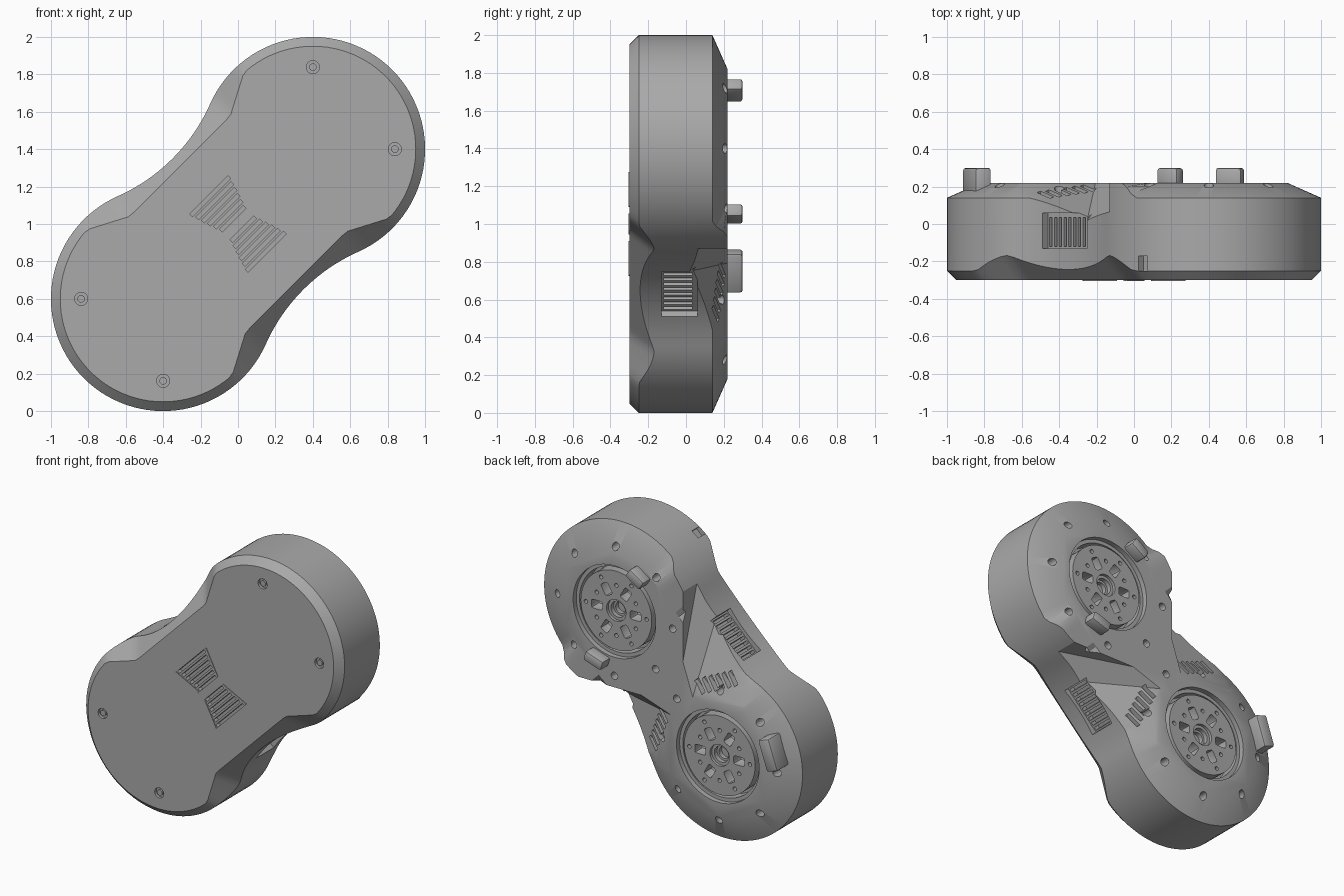
import bpy, bmesh
from math import sin, cos, radians, hypot, asin, pi
from mathutils import Matrix, Vector

if "Cube" in bpy.data.objects:
    bpy.data.objects.remove(bpy.data.objects["Cube"])

# Local frame: u along the long axis, v across it, w = depth towards the back
S = 0.5 ** 0.5
TO_WORLD = Matrix(((S, -S, 0, 0), (0, 0, 1, 0), (S, S, 0, 1), (0, 0, 0, 1)))
LOBE, R = 0.566, 0.6
FRONT, BACK = -0.3, 0.22

grey = bpy.data.materials.new("mid grey")
grey.use_nodes = True
grey.diffuse_color = (0.4, 0.4, 0.4, 1)
grey.node_tree.nodes["Principled BSDF"].inputs["Base Color"].default_value = (0.4, 0.4, 0.4, 1)


def box(bm, u, v, w, angle=0, bevel=0):
    """Box from (min, max) ranges, turned about its own centre in the u-v plane."""
    mid = Vector([sum(r) / 2 for r in (u, v, w)])
    size = [r[1] - r[0] for r in (u, v, w)]
    m = Matrix.Translation(mid) @ Matrix.Rotation(angle, 4, 'Z') @ Matrix.Diagonal((*size, 1))
    verts = bmesh.ops.create_cube(bm, size=1, matrix=m)["verts"]
    if bevel:
        edges = list({e for vert in verts for e in vert.link_edges})
        bmesh.ops.bevel(bm, geom=edges, offset=bevel, segments=2, affect='EDGES', profile=0.5)


def disc(bm, u, v, r, w0, w1, sides=24, r2=None):
    m = Matrix.Translation((u, v, (w0 + w1) / 2))
    bmesh.ops.create_cone(bm, cap_ends=True, segments=sides, radius1=r,
                          radius2=r if r2 is None else r2, depth=w1 - w0, matrix=m)


def finish(bm, name):
    bmesh.ops.transform(bm, matrix=TO_WORLD, verts=bm.verts)
    bmesh.ops.recalc_face_normals(bm, faces=bm.faces)
    mesh = bpy.data.meshes.new(name)
    bm.to_mesh(mesh)
    bm.free()
    mesh.materials.append(grey)
    obj = bpy.data.objects.new(name, mesh)
    bpy.context.collection.objects.link(obj)
    return obj


def activate(obj):
    bpy.ops.object.select_all(action='DESELECT')
    obj.select_set(True)
    bpy.context.view_layer.objects.active = obj


def cut(obj, bm):
    cutter = finish(bm, "cutter")
    mod = obj.modifiers.new("cut", 'BOOLEAN')
    mod.operation, mod.solver, mod.object = 'DIFFERENCE', 'EXACT', cutter
    activate(obj)
    bpy.ops.object.modifier_apply(modifier=mod.name)
    bpy.data.objects.remove(cutter)


def smooth(obj):
    activate(obj)
    bpy.ops.object.shade_smooth_by_angle(angle=radians(25))


def lerp(a, b, t):
    t = min(max(t, 0), 1)
    return a + (b - a) * t


# Outline of one side: lobe arc, concave waist arc, lobe arc
WAIST_R, WAIST_V = 0.976, 1.471
half = asin(0.35 / WAIST_R)
lobe = [(LOBE + R * cos(a), R * sin(a)) for a in (radians(111) * i / 30 for i in range(31))]
waist = [(WAIST_R * sin(t), WAIST_V - WAIST_R * cos(t)) for t in (half * (1 - i / 10) for i in range(1, 20))]
side = lobe + waist + [(-u, v) for u, v in reversed(lobe)]


def section(u, v):
    """Four points from front face to back face at one outline point."""
    a, sign = abs(u), (1 if u > 0 else -1)
    c = LOBE * sign
    if a > 0.59:
        front = (c + (u - c) * 0.917, v * 0.917)
    else:
        front = (u, lerp(0.438, 0.548, (a - 0.38) / 0.21))
    wf = lerp(FRONT + v - 0.438, -0.25, (a - 0.38) / 0.21)
    back = (c + (u - c) * 0.7, v * 0.7) if a > LOBE else (u, 0.42)
    wb = 0.14 if u < 0.3 else lerp(BACK, 0.14, (u - 0.52) / 0.08)
    return [(*front, FRONT), (u, v, wf), (u, v, wb), (*back, BACK)]


# Body shell
rings = [section(u, v) for u, v in side]
rings += [[(u, -v, w) for u, v, w in ring] for ring in rings[-2:0:-1]]
bm = bmesh.new()
grid = [[bm.verts.new(p) for p in ring] for ring in rings]
for i, ring in enumerate(grid):
    nxt = grid[(i + 1) % len(grid)]
    for k in range(3):
        bm.faces.new((ring[k], ring[k + 1], nxt[k + 1], nxt[k]))
bm.faces.new([ring[0] for ring in grid])
bm.faces.new([ring[3] for ring in grid])
body = finish(bm, "body")

# Sunken wedge on each side of the waist, at the back
for flip in (1, -1):
    bm = bmesh.new()
    box(bm, (-1, 1), (-0.2, 1), (-0.4, 0.4))
    planes = [((0, 0, 0.402), (-0.44, 0.887, 1)), ((0, 0, 0.199), (0.305, 0.262, 1)),
              ((-0.184, 0, 0), (-1, 1, 0))]
    for co, no in planes:
        bmesh.ops.bisect_plane(bm, geom=bm.verts[:] + bm.edges[:] + bm.faces[:],
                               plane_co=co, plane_no=Vector(no).normalized(), clear_inner=True)
        bmesh.ops.holes_fill(bm, edges=bm.edges)
    bmesh.ops.scale(bm, vec=(1, flip, 1), verts=bm.verts)
    cut(body, bm)

# Hub wells, screw holes, side vent recesses and the small port
bm = bmesh.new()
for s in (1, -1):
    disc(bm, s * LOBE, 0, 0.32, 0.1, 0.3, 64)
    for k in range(8):
        a = radians(45 * k)
        disc(bm, s * (LOBE + 0.45 * cos(a)), 0.45 * sin(a), 0.026, 0.13, 0.3, 16)
    for t in (1, -1):
        disc(bm, s * (LOBE + 0.31), t * 0.31, 0.035, -0.35, -0.28)
    box(bm, (-0.18, 0.15), (s * 0.585 - 0.115, s * 0.585 + 0.115), (-0.13, 0.06))
box(bm, (0.63, 0.69), (0.56, 0.7), (-0.25, -0.17))
cut(body, bm)

# Vent slots: front hourglass, side fins and back louvres
bm = bmesh.new()
for s in (1, -1):
    for i in range(6):
        v, h = s * (0.04 + 0.034 * i), 0.09 + 0.011 * i
        box(bm, (-h, h), (v - 0.01, v + 0.01), (-0.35, -0.265))
        v = s * (0.2 + 0.047 * i)
        u = -0.145 - 0.018 * i
        w = 0.199 - 0.305 * u - 0.262 * abs(v)
        box(bm, (u - 0.05, u + 0.05), (v - 0.014, v + 0.014), (w - 0.035, 0.3))
    for i in range(9):
        u = -0.159 + 0.036 * i
        box(bm, (u - 0.01, u + 0.01), (s * 0.51 - 0.08, s * 0.51 + 0.08), (-0.12, 0.035))
cut(body, bm)
smooth(body)

# Slanted end bars of the front vent
bm = bmesh.new()
for s in (1, -1):
    for t in (1, -1):
        u, v = s * 0.133, t * 0.125
        box(bm, (u - 0.006, u + 0.006), (v - 0.1, v + 0.1), (-0.304, -0.28), -s * t * radians(18))
finish(bm, "front_vent_frame")

# Front screws
bm = bmesh.new()
for s in (1, -1):
    for t in (1, -1):
        disc(bm, s * (LOBE + 0.31), t * 0.31, 0.02, -0.295, -0.27)
smooth(finish(bm, "front_screws"))

# Rotating hubs with a lip, windows, bolt holes and stepped bore
for s, name in ((1, "upper_hub"), (-1, "lower_hub")):
    c = s * LOBE
    bm = bmesh.new()
    disc(bm, c, 0, 0.275, 0.08, 0.2, 64)
    hub = finish(bm, name)
    bm = bmesh.new()
    disc(bm, c, 0, 0.075, 0.18, 0.3, 32)
    for k in range(6):
        a = radians(60 * k + 15)
        u, v = c + 0.15 * cos(a), 0.15 * sin(a)
        box(bm, (u - 0.042, u + 0.042), (v - 0.03, v + 0.03), (0.12, 0.3), a, 0.012)
        for r, d in ((0.175, 30), (0.235, 0)):
            b = a + radians(d)
            disc(bm, c + r * cos(b), r * sin(b), 0.014, 0.15, 0.3, 12)
    cut(hub, bm)
    for r, floor in ((0.055, 0.15), (0.04, 0.12)):
        bm = bmesh.new()
        disc(bm, c, 0, r, floor, 0.3, 32)
        cut(hub, bm)
    smooth(hub)
    # Step ring inside the well
    bm = bmesh.new()
    disc(bm, c, 0, 0.325, 0.08, 0.185, 64)
    lip = finish(bm, name + "_lip")
    bm = bmesh.new()
    disc(bm, c, 0, 0.295, 0, 0.3, 64)
    cut(lip, bm)
    smooth(lip)

# Raised stops on the back: lobe side, angle, radius, radial width, length, base
for name, s, deg, r, wide, long, base in (
        ("upper_stop", 1, 79, 0.37, 0.07, 0.13, 0.19),
        ("inner_stop", 1, -117, 0.365, 0.07, 0.145, 0.19),
        ("lower_stop", -1, 116, 0.465, 0.09, 0.22, 0.13)):
    a = radians(deg)
    u, v = s * LOBE + r * cos(a), r * sin(a)
    bm = bmesh.new()
    box(bm, (u - wide / 2, u + wide / 2), (v - long / 2, v + long / 2), (base, 0.3), a, 0.015)
    smooth(finish(bm, name))
